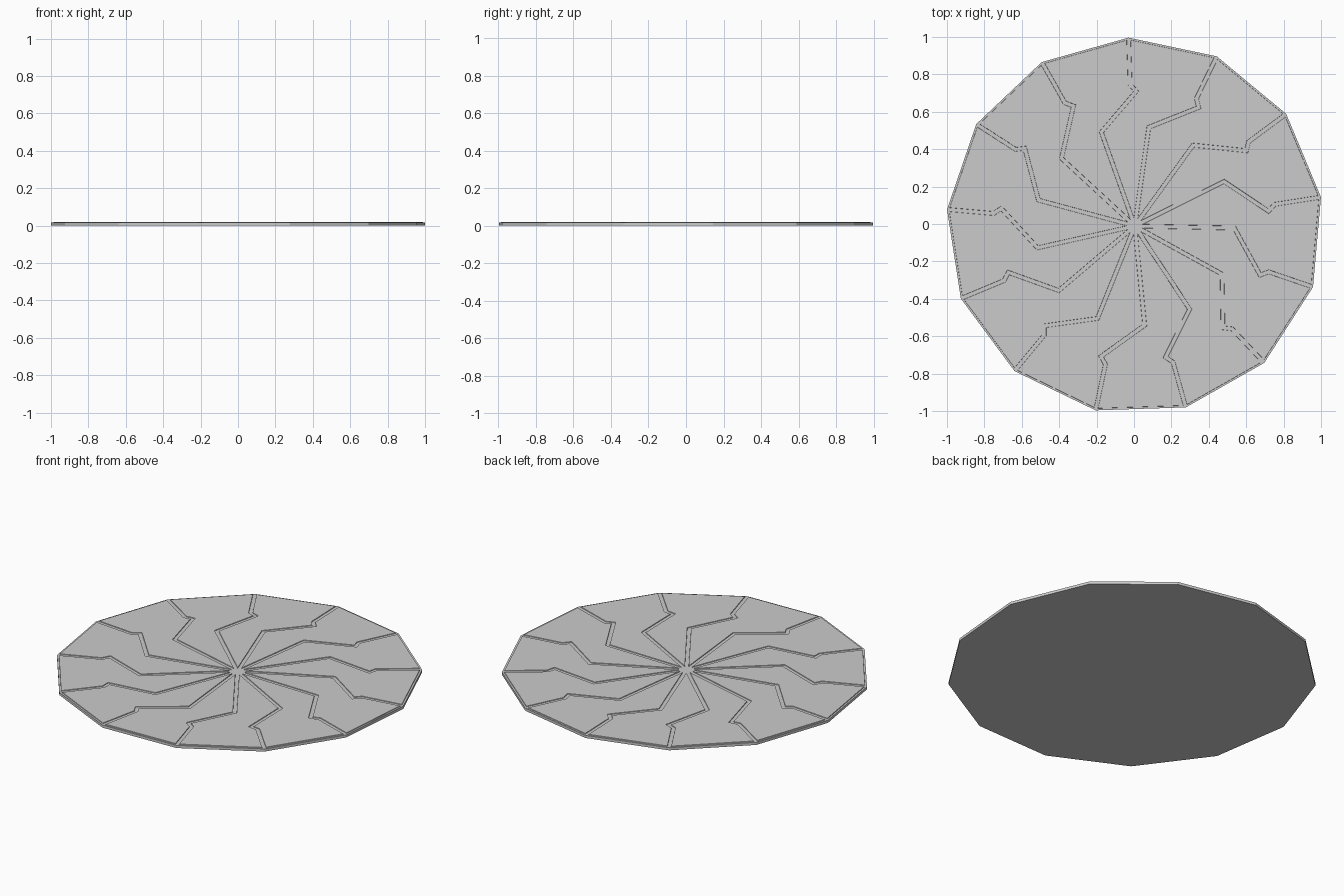
import bpy, bmesh
from math import cos, sin, radians

if "Cube" in bpy.data.objects:
    bpy.data.objects.remove(bpy.data.objects["Cube"])

N = 13
STEP = 360 / N
START = 8.8            # angle of the first rim corner
CX, CY = 0.0035, -0.0115
RIM_Z, TOP_Z = 0.016, 0.02
# zigzag seam from rim to hub: radius, angle offset
SEAM = [(1.0075, 0), (0.757, 0), (0.72, -2.5), (0.533, 17.7)]


def polar(r, a, z):
    return (CX + r * cos(radians(a)), CY + r * sin(radians(a)), z)


bm = bmesh.new()
hub = bm.verts.new((CX, CY, RIM_Z))
seams = [[bm.verts.new(polar(r, START + i * STEP + a, RIM_Z)) for r, a in SEAM]
         for i in range(N)]
base = [bm.verts.new(polar(SEAM[0][0], START + i * STEP, 0)) for i in range(N)]

# interlocking blades, side walls and underside
blades = []
for i in range(N):
    j = (i + 1) % N
    blades.append(bm.faces.new([hub] + seams[i][::-1] + seams[j]))
    bm.faces.new([base[i], base[j], seams[j][0], seams[i][0]])
bm.faces.new(base[::-1])
bm.normal_update()

# narrow seams around each slightly raised blade
bmesh.ops.inset_individual(bm, faces=blades, thickness=0.01, use_even_offset=True)
bmesh.ops.inset_individual(bm, faces=blades, thickness=0.001,
                           depth=TOP_Z - RIM_Z, use_even_offset=True)
for v in {v for f in blades for v in f.verts}:
    v.co.z = TOP_Z
bm.normal_update()

# centre the finished outline exactly
rim = [v.co for v in base]
dx = (max(c.x for c in rim) + min(c.x for c in rim)) / 2
dy = (max(c.y for c in rim) + min(c.y for c in rim)) / 2
bmesh.ops.translate(bm, verts=bm.verts[:], vec=(-dx, -dy, 0))

mesh = bpy.data.meshes.new("iris_disc")
bm.to_mesh(mesh)
bm.free()
disc = bpy.data.objects.new("iris_disc", mesh)
bpy.context.collection.objects.link(disc)
